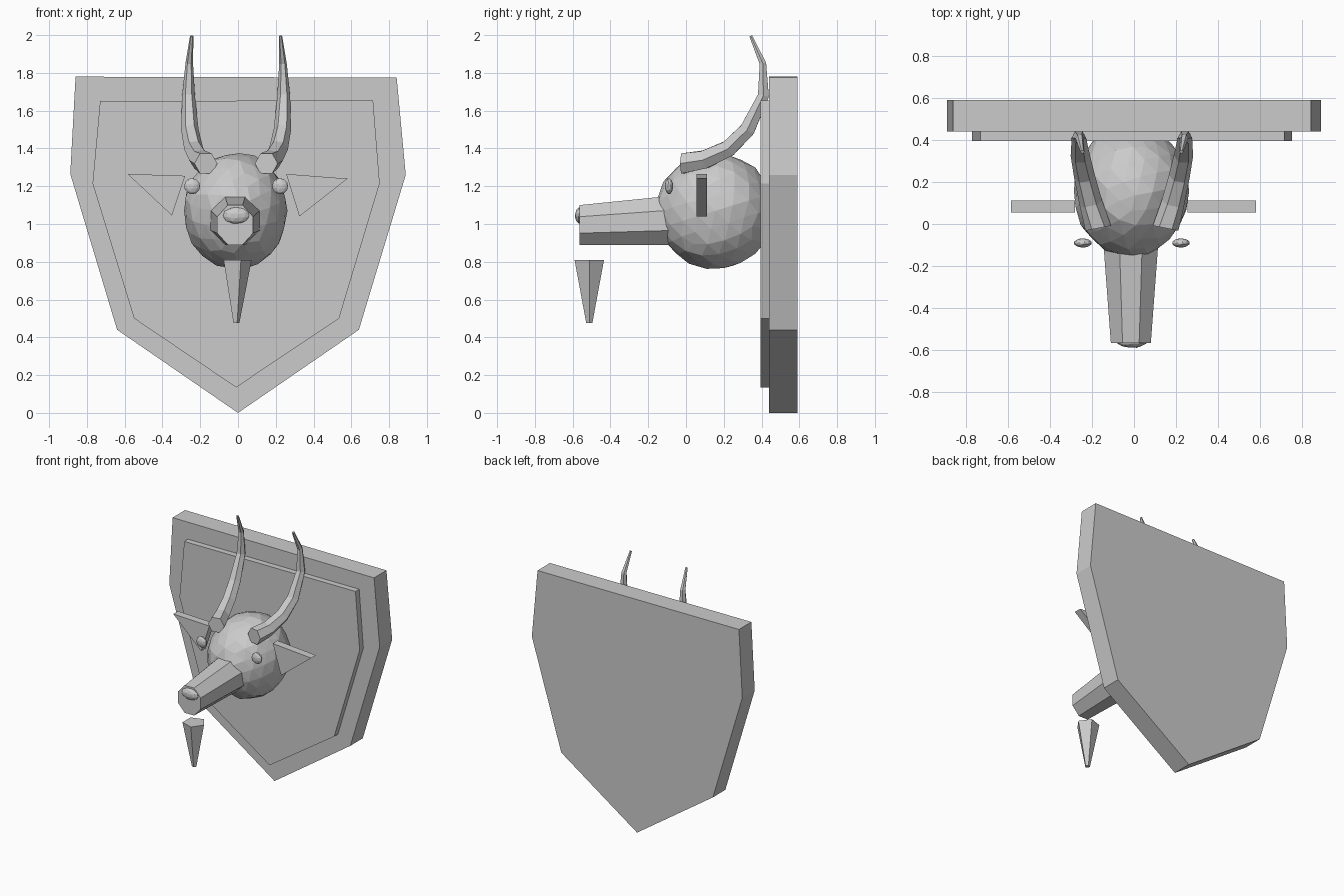
import bpy, bmesh, math, random
from mathutils import Vector, Matrix

if "Cube" in bpy.data.objects:
    bpy.data.objects.remove(bpy.data.objects["Cube"])

random.seed(4)
CX = -0.01  # symmetry plane of the animal
gray = bpy.data.materials.new("plain gray")
gray.diffuse_color = (0.6, 0.6, 0.6, 1)
gray.use_nodes = True
gray.node_tree.nodes["Principled BSDF"].inputs["Base Color"].default_value = gray.diffuse_color


def finish(name, bm):
    bmesh.ops.recalc_face_normals(bm, faces=bm.faces)
    me = bpy.data.meshes.new(name)
    bm.to_mesh(me)
    bm.free()
    me.materials.append(gray)
    ob = bpy.data.objects.new(name, me)
    bpy.context.collection.objects.link(ob)
    return ob


def loft(name, rings):
    """Skin a list of equal-length point rings and cap both ends."""
    bm = bmesh.new()
    vs = [[bm.verts.new(p) for p in r] for r in rings]
    n = len(vs[0])
    for a, b in zip(vs, vs[1:]):
        for i in range(n):
            j = (i + 1) % n
            bm.faces.new((a[i], a[j], b[j], b[i]))
    bm.faces.new(vs[0])
    bm.faces.new(vs[-1])
    return finish(name, bm)


def slab(name, outline, y0, y1):
    return loft(name, [[(x, y, z) for x, z in outline] for y in (y0, y1)])


def ball(name, centre, radii, subdiv, jitter=0.0):
    bm = bmesh.new()
    bmesh.ops.create_icosphere(bm, subdivisions=subdiv, radius=1)
    bmesh.ops.rotate(bm, verts=bm.verts, matrix=Matrix.Rotation(0.3, 3, 'X'))
    for v in bm.verts:
        v.co *= 1 + random.uniform(-jitter, jitter)
        v.co = Vector(centre) + Vector(c * r for c, r in zip(v.co, radii))
    return finish(name, bm)


# Wall shield and its raised inner panel
slab("shield_back", [(-0.86, 1.78), (0.84, 1.775), (0.888, 1.26), (0.64, 0.44),
                     (0, 0), (-0.64, 0.44), (-0.888, 1.265)], 0.44, 0.59)
slab("shield_panel", [(-0.73, 1.65), (0.715, 1.655), (0.75, 1.215), (0.535, 0.50),
                      (-0.01, 0.135), (-0.55, 0.50), (-0.77, 1.215)], 0.395, 0.45)

# Head
ball("head", (CX - 0.003, 0.155, 1.07), (0.275, 0.31, 0.308), 3, 0.02)


# Muzzle: tapered octagonal prism
def octagon(y, z, rx, rz):
    k = 1 / math.cos(math.pi / 8)
    return [(CX - 0.005 + rx * k * math.cos(a), y, z + rz * k * math.sin(a))
            for a in (math.pi / 8 + i * math.pi / 4 for i in range(8))]


loft("muzzle", [octagon(-0.565, 0.995, 0.095, 0.105), octagon(-0.03, 1.022, 0.135, 0.132)])
ball("nose", (CX, -0.56, 1.045), (0.072, 0.028, 0.045), 2)

# Beard: five-sided tapered point
loft("beard", [[(CX + r * math.cos(i * math.tau / 5), -0.512 + r * math.sin(i * math.tau / 5), z)
                for i in range(5)] for z, r in ((0.81, 0.082), (0.475, 0.017))])

# Ears
slab("ear_left", [(-0.585, 1.265), (-0.28, 1.255), (-0.35, 1.045)], 0.055, 0.112)
slab("ear_right", [(0.255, 1.265), (0.58, 1.24), (0.325, 1.04)], 0.055, 0.112)

# Horns: hexagonal sweep along a curved path (offset, y, z, radius)
path = [(0.16, -0.02, 1.32, 0.062), (0.195, 0.10, 1.342, 0.055),
        (0.225, 0.225, 1.40, 0.05), (0.245, 0.325, 1.50, 0.046),
        (0.252, 0.41, 1.68, 0.034), (0.248, 0.407, 1.85, 0.02),
        (0.235, 0.343, 1.995, 0.009)]
for side, label in ((-1, "left"), (1, "right")):
    pts = [Vector((CX + side * o, y, z)) for o, y, z, r in path]
    rings = []
    for i, p in enumerate(pts):
        t = (pts[min(i + 1, len(pts) - 1)] - pts[max(i - 1, 0)]).normalized()
        if i == 0:
            t = Vector((side * 0.2, 1, 0)).normalized()
        u = (Vector((1, 0, 0)) - t * t.x).normalized()
        w = t.cross(u)
        r = path[i][3]
        rings.append([p + r * (math.cos(a) * u + math.sin(a) * w)
                      for a in (k * math.tau / 6 for k in range(6))])
    loft("horn_" + label, rings)
    # Eye
    ball("eye_" + label, (CX + side * 0.233, -0.09, 1.2), (0.043, 0.022, 0.043), 2)
